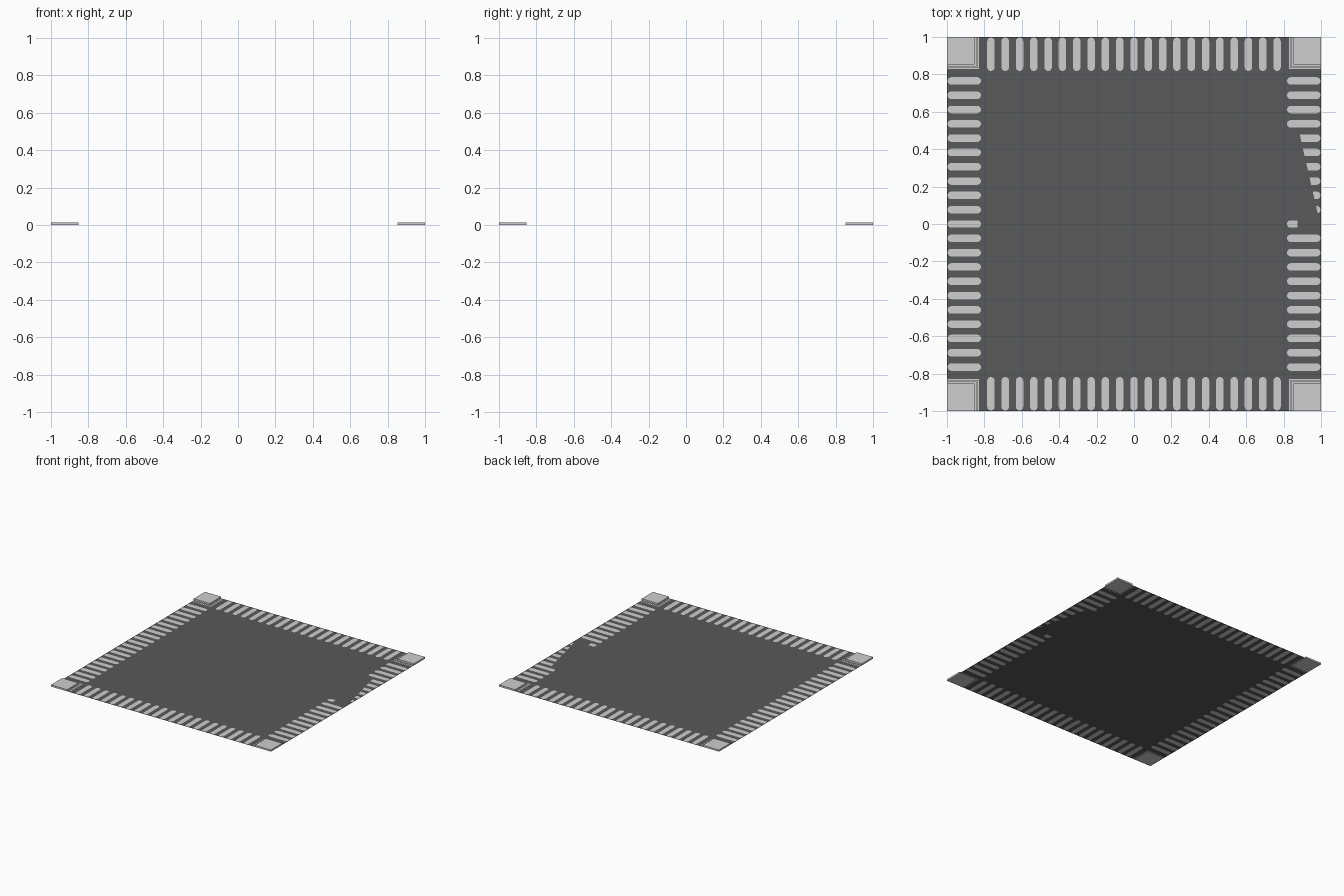
import bpy, bmesh, math
from mathutils import Vector

if "Cube" in bpy.data.objects:
    bpy.data.objects.remove(bpy.data.objects["Cube"])

def material(name, v):
    m = bpy.data.materials.new(name)
    m.diffuse_color = (v, v, v, 1)
    m.use_nodes = True
    m.node_tree.nodes["Principled BSDF"].inputs["Base Color"].default_value = m.diffuse_color
    return m

DARK = material("dark grey", 0.10)
LIGHT = material("light grey", 0.62)

PITCH, COUNT = 0.0765, 21
EDGE = PITCH * COUNT / 2          # inner limit of the slotted border
HALF = 0.020                      # half width of a slot
INNER, OUTER = 0.818, 0.997       # slot ends

def make_object(bm, name):
    bmesh.ops.remove_doubles(bm, verts=bm.verts, dist=1e-5)
    me = bpy.data.meshes.new(name)
    bm.to_mesh(me)
    bm.free()
    me.materials.append(DARK)
    me.materials.append(LIGHT)
    ob = bpy.data.objects.new(name, me)
    bpy.context.collection.objects.link(ob)
    return ob

def turn(p, k):
    x, y = p
    for _ in range(k):
        x, y = -y, x
    return x, y

def face(bm, pts, mat, k=0, z=0.0):
    f = bm.faces.new([bm.verts.new((*turn(p, k), z)) for p in pts])
    f.material_index = mat
    f.normal_update()
    if f.normal.z < 0:
        f.normal_flip()
    return f

def rect(bm, x0, y0, x1, y1, mat, k=0, z=0.0):
    return face(bm, [(x0, y0), (x1, y0), (x1, y1), (x0, y1)], mat, k, z)

# Flat base: centre panel and slotted border
bm = bmesh.new()
rect(bm, -EDGE, -EDGE, EDGE, EDGE, 0)
right_slots = []
for k in range(4):
    for i in range(COUNT):
        c = (i - COUNT // 2) * PITCH
        lo, hi = c - PITCH / 2, c + PITCH / 2
        arc = [i2 * math.pi / 8 for i2 in range(5)]
        upper = [(INNER + HALF - HALF * math.cos(a), c + HALF * math.sin(a)) for a in arc]
        upper += [(OUTER - HALF + HALF * math.sin(a), c + HALF * math.cos(a)) for a in arc]
        lower = [(x, 2 * c - y) for x, y in upper]
        slot = face(bm, upper + lower[-2:0:-1], 1, k)
        if k == 0:
            right_slots.append((c, slot))
        # dark surround in two halves
        for half, y in ((upper, hi), (lower, lo)):
            face(bm, [(EDGE, c)] + half + [(1, c), (1, y), (EDGE, y)], 0, k)

# Dark patch over part of the right-hand slots
def darken(slot, point, normal):
    geom = [slot] + list(slot.edges) + list(slot.verts)
    res = bmesh.ops.bisect_plane(bm, geom=geom, plane_co=point, plane_no=normal)
    for f in {g for g in res["geom"] if isinstance(g, bmesh.types.BMFace)}:
        if (f.calc_center_median() - point).dot(normal) < 0:
            f.material_index = 0

for c, slot in right_slots:
    if 0.03 < c < 0.5:
        darken(slot, Vector((0.87, 0.55, 0)), Vector((0.55, 0.125, 0)))
    elif abs(c) < 0.03:
        darken(slot, Vector((0.875, 0, 0)), Vector((-1, 0, 0)))

# Fine stripes around each corner
BANDS = [EDGE, 0.830, 0.834, 0.838, 0.842, 0.846, 0.853]
for k in range(4):
    for i, (a, b) in enumerate(zip(BANDS, BANDS[1:])):
        face(bm, [(a, a), (1, a), (1, b), (b, b), (b, 1), (a, 1)], i % 2, k)
make_object(bm, "slotted_base")

# Raised corner plates
for k, name in enumerate(("back_right", "back_left", "front_left", "front_right")):
    bm = bmesh.new()
    f = rect(bm, 0.853, 0.853, 1, 1, 1, k)
    ext = bmesh.ops.extrude_face_region(bm, geom=[f], use_keep_orig=True)
    top = [g for g in ext["geom"] if isinstance(g, bmesh.types.BMVert)]
    bmesh.ops.translate(bm, verts=top, vec=(0, 0, 0.014))
    bmesh.ops.recalc_face_normals(bm, faces=bm.faces)
    make_object(bm, name + "_corner_plate")
